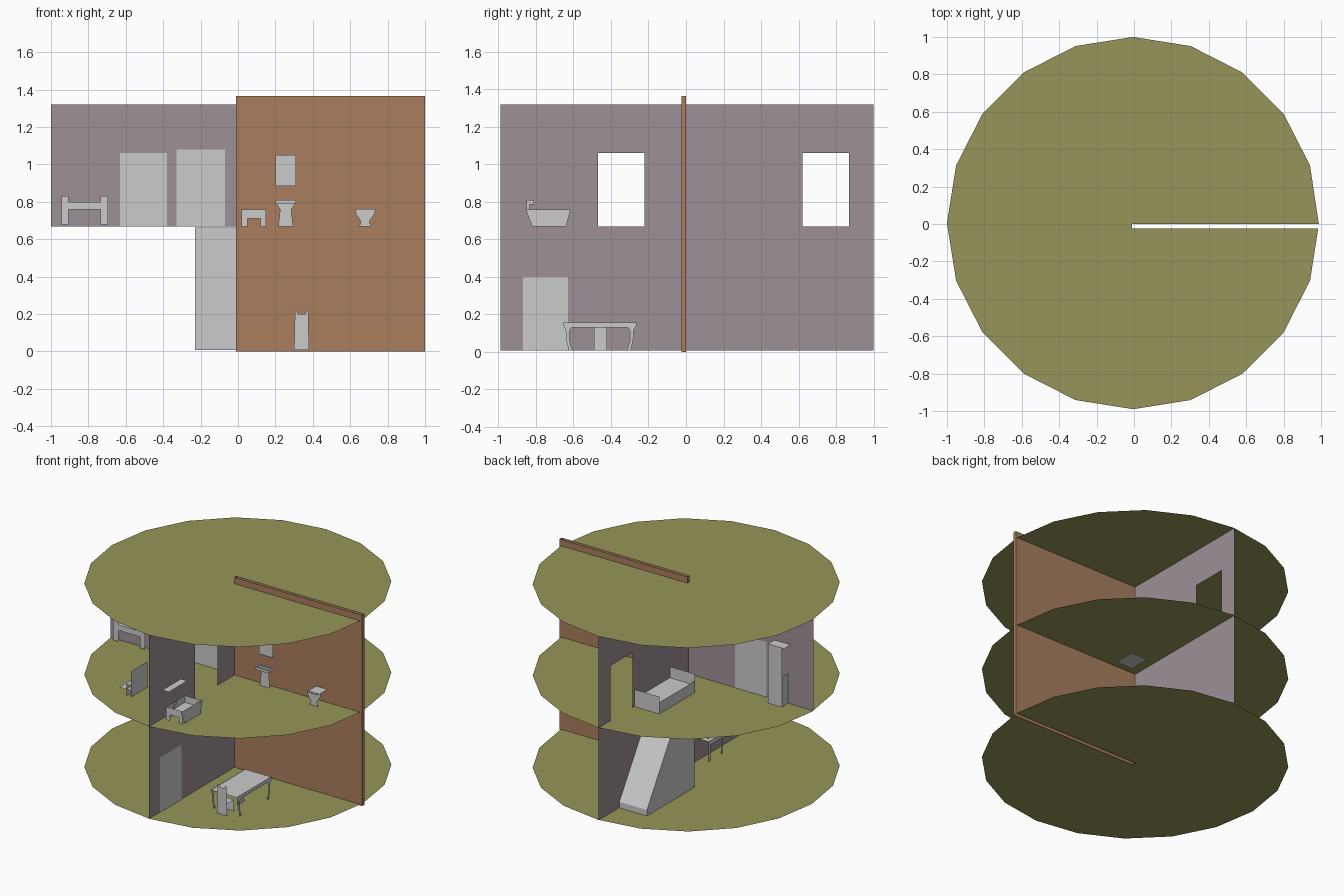
import bpy, math
from mathutils import Vector


def material(name, rgb):
    m = bpy.data.materials.new(name)
    m.diffuse_color = (*rgb, 1)
    return m


OLIVE = material("olive", (0.31, 0.30, 0.10))
BROWN = material("brown", (0.40, 0.21, 0.11))
MAUVE = material("mauve", (0.34, 0.28, 0.31))


def build(name, faces, mat=None):
    """One object made from thin card faces (lists of 3D points)."""
    verts, idx = [], []
    for f in faces:
        idx.append(range(len(verts), len(verts) + len(f)))
        verts += [Vector(p) for p in f]
    me = bpy.data.meshes.new(name)
    me.from_pydata(verts, [], [list(i) for i in idx])
    ob = bpy.data.objects.new(name, me)
    bpy.context.collection.objects.link(ob)
    if mat:
        me.materials.append(mat)
    return ob


def card_x(x, pts):
    return [(x, a, b) for a, b in pts]


def card_y(y, pts):
    return [(a, y, b) for a, b in pts]


def card_z(z, x0, x1, y0, y1):
    return [(x0, y0, z), (x1, y0, z), (x1, y1, z), (x0, y1, z)]


def rect(a0, a1, b0, b1):
    return [(a0, b0), (a1, b0), (a1, b1), (a0, b1)]


def mirrored(half, c):
    """Closed outline from its right half, mirrored about a = c."""
    return [(c + a, b) for a, b in half] + [(c - a, b) for a, b in reversed(half)]


G, U, R = 0.008, 0.667, 1.32      # floor levels
CX, CY = -0.01, -0.0125           # where the partitions meet

# Twenty-sided floor discs, each slotted for the brown wall
ring = [(-0.005 + 0.995 * math.cos(math.tau * i / 20),
         0.005 + 0.995 * math.sin(math.tau * i / 20)) for i in range(20)]
outline = [(-0.01, 0.0), (0.988, 0.0)] + ring[1:] + [(0.985, -0.025), (-0.01, -0.025)]
for name, z in (("ground_floor", G), ("upper_floor", U), ("roof", R)):
    build(name, [[(x, y, z) for x, y in outline]], OLIVE)

# Brown spine wall: an open sleeve
c = [(-0.012, -0.025), (1, -0.025), (1, 0.0), (-0.012, 0.0)]
build("spine_wall", [[(*c[i], 0), (*c[(i + 1) % 4], 0),
                      (*c[(i + 1) % 4], 1.365), (*c[i], 1.365)] for i in range(4)], BROWN)

# Mauve partitions
build("lower_partition", [card_x(CX, rect(-0.99, 1, G, U))], MAUVE)
for name, y0, y1, d0, d1 in (("front_partition", -0.99, CY, -0.47, -0.22),
                             ("back_partition", CY, 1, 0.62, 0.87)):
    build(name, [card_x(CX, [(y0, U), (d0, U), (d0, 1.06), (d1, 1.06),
                             (d1, U), (y1, U), (y1, R), (y0, R)])], MAUVE)
build("left_partition", [card_y(CY, rect(-1, CX, U, R))], MAUVE)

# Closed doors lying on the partitions
build("upper_door", [card_y(CY + s, rect(-0.63, -0.38, U, 1.06)) for s in (-0.003, 0.003)])
build("lower_door", [card_x(CX + s, rect(-0.87, -0.63, G, 0.4)) for s in (-0.003, 0.003)])
build("tall_cupboard", [card_y(CY - 0.004, rect(-0.33, -0.07, U, 1.08))])

# Dining table with curved legs
half = [(0.195, 0.155), (0.195, 0.138), (0.182, 0.12), (0.178, 0.06), (0.165, G),
        (0.145, G), (0.162, 0.06), (0.162, 0.11), (0.15, 0.13)]
build("dining_table", [card_x(x, mirrored(half, -0.46)) for x in (0.245, 0.45)]
      + [card_z(0.153, 0.245, 0.45, -0.655, -0.265), card_x(0.34, rect(-0.49, -0.42, G, 0.13))])

# Dining chair
back = [(0.04, G), (0.036, 0.2), (0.036, 0.218), (0.025, 0.218), (0.02, 0.2)]
build("dining_chair", [card_y(-0.665, mirrored(back, 0.34)),
                       card_y(-0.58, rect(0.305, 0.375, G, 0.09)),
                       card_z(0.09, 0.305, 0.375, -0.665, -0.58)])

# Side desk behind the lower partition
legs = [(0.08, G), (0.08, 0.15)]
desk = mirrored([(0.06, G), (0.08, G), (0.08, 0.15)], -0.22)
desk = desk + [(-0.28, 0.12), (-0.16, 0.12)]
build("side_desk", [card_x(-0.08, desk), card_z(0.15, -0.08, CX, -0.3, -0.14),
                    card_x(-0.05, rect(-0.27, -0.17, 0.15, 0.21))])

# Staircase: ramp, side and rear cards
prof = [(0.77, G), (0.77, 0.05), (0.38, U - 0.003), (0.23, U - 0.003), (0.23, G)]
build("staircase", [card_x(-0.23, prof),
                    [(-0.23, 0.77, 0.05), (-0.012, 0.77, 0.05),
                     (-0.012, 0.38, U - 0.003), (-0.23, 0.38, U - 0.003)],
                    card_y(0.77, rect(-0.23, -0.012, G, 0.05)),
                    card_y(0.23, rect(-0.23, -0.012, G, U - 0.003))])

# Small panel under the upper floor
build("ceiling_panel", [card_z(U - 0.005, 0.06, 0.19, 0.05, 0.2)])

# Bathtub with tap and towel shelf
build("bathtub", [card_x(x, [(-0.82, U), (-0.64, U), (-0.615, 0.76), (-0.855, 0.76)])
                  for x in (0.02, 0.15)]
      + [card_y(y, [(0.02, U), (0.05, U), (0.05, 0.71), (0.12, 0.71),
                    (0.12, U), (0.15, U), (0.15, 0.76), (0.02, 0.76)]) for y in (-0.84, -0.63)]
      + [card_z(0.71, 0.02, 0.15, -0.84, -0.63)])
build("tub_tap", [card_x(0.085, [(-0.85, 0.76), (-0.835, 0.76), (-0.835, 0.785), (-0.81, 0.785),
                                 (-0.81, 0.81), (-0.85, 0.81)])])
build("towel_shelf", [card_z(0.87, CX, 0.04, -0.84, -0.63)])

# Washbasin, cabinet and toilet along the spine wall
basin = [(0.04, U), (0.03, 0.76), (0.055, 0.795), (0.055, 0.81)]
build("washbasin", [card_y(-0.06, mirrored(basin, 0.255)),
                    card_z(0.795, 0.2, 0.31, -0.095, -0.025),
                    card_y(-0.095, rect(0.2, 0.31, 0.79, 0.81))])
build("wall_cabinet", [card_y(-0.05, rect(0.2, 0.31, 0.885, 1.05)),
                       card_z(0.885, 0.2, 0.31, -0.055, -0.025),
                       card_z(1.05, 0.2, 0.31, -0.055, -0.025)])
bowl = [(0.033, U), (0.022, 0.695), (0.05, 0.735), (0.055, 0.762)]
build("toilet", [card_y(-0.115, mirrored(bowl, 0.68)),
                 card_z(0.76, 0.635, 0.725, -0.13, -0.025)])

# Console table by the left partition
hshape = [(0.125, 0.68), (0.125, 0.83), (0.085, 0.83), (0.085, 0.80)]
inner = [(-0.905, 0.80), (-0.905, 0.83), (-0.945, 0.83), (-0.945, 0.68), (-0.905, 0.68),
         (-0.905, 0.76), (-0.735, 0.76), (-0.735, 0.68), (-0.695, 0.68), (-0.695, 0.83),
         (-0.735, 0.83), (-0.735, 0.80)]
build("console", [card_y(-0.06, inner), card_z(0.80, -0.945, -0.695, -0.06, CY)])

# Bench with a tall back and small ledge
build("bench", [card_x(-0.365, rect(-0.69, -0.5, U, 0.85)),
                card_z(0.715, -0.455, -0.365, -0.69, -0.5),
                card_z(0.75, -0.41, -0.365, -0.69, -0.5),
                card_x(-0.40, rect(-0.69, -0.5, U, 0.75))])

# Bed in the back room
build("bed", [card_y(0.6, rect(-0.21, -0.012, U, 0.79)), card_y(0.2, rect(-0.21, -0.012, U, 0.8)),
              card_x(-0.21, rect(0.2, 0.6, U, 0.75)),
              card_z(0.72, -0.21, -0.012, 0.2, 0.6)])

# Wardrobe in the back room
build("wardrobe", [card_y(0.06, rect(-0.8, -0.69, U, 1.09)),
                   card_x(-0.69, rect(CY, 0.06, U, 1.09)),
                   card_x(-0.8, rect(CY, 0.06, U, 0.88)),
                   card_z(1.09, -0.82, -0.69, CY, 0.06)])
